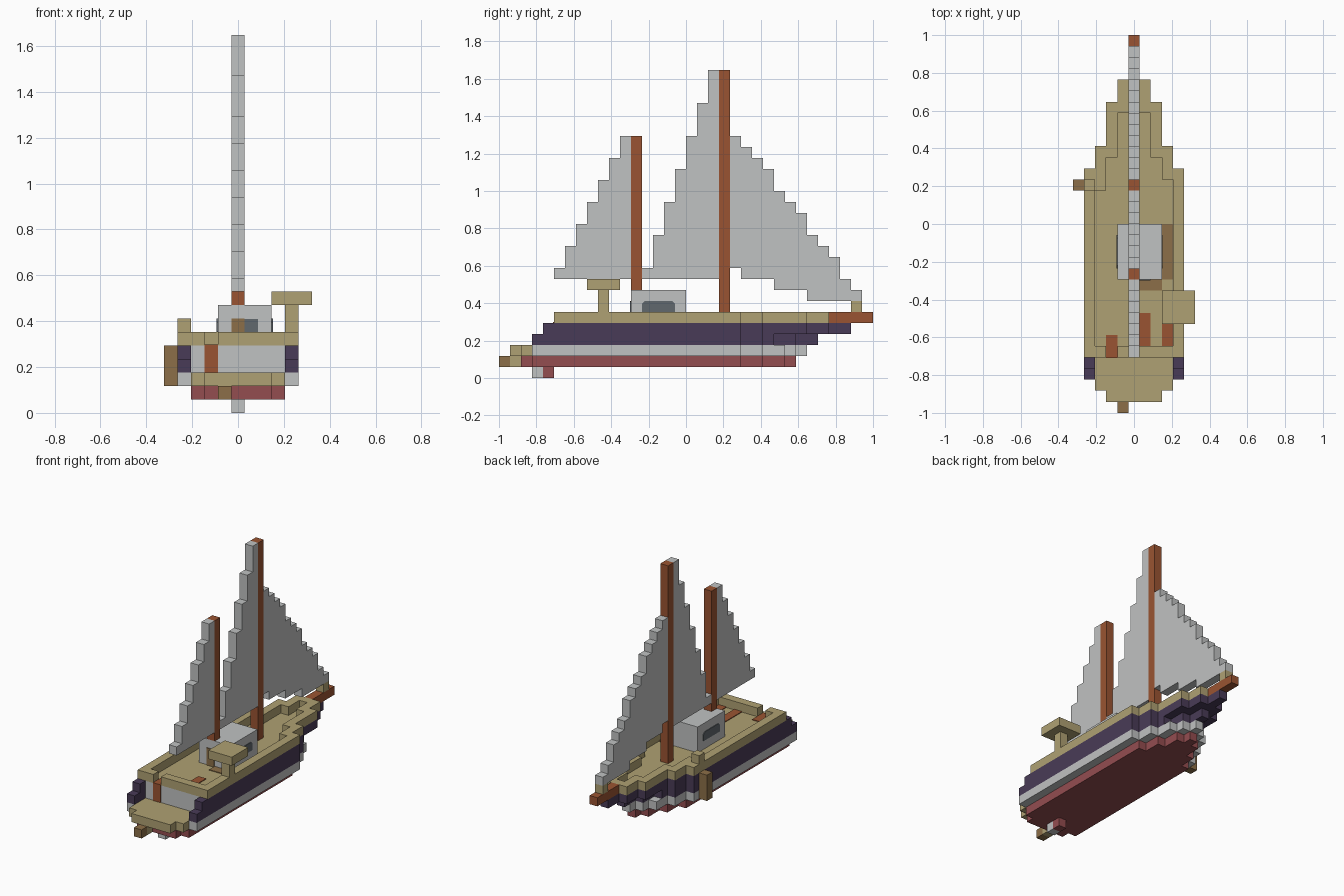
import bpy, bmesh

U = 2 / 34  # one block

old = bpy.data.objects.get("Cube")
if old:
    bpy.data.objects.remove(old, do_unlink=True)


def material(name, *rgb):
    col = [(c / 255 / 12.92 if c < 11 else ((c / 255 + 0.055) / 1.055) ** 2.4) for c in rgb] + [1]
    m = bpy.data.materials.new(name)
    m.use_nodes = True
    m.diffuse_color = col
    m.node_tree.nodes["Principled BSDF"].inputs["Base Color"].default_value = col
    return m


GREY = material("pale grey", 192, 194, 194)
TAN = material("tan wood", 175, 161, 115)
BROWN = material("red brown wood", 154, 84, 50)
DARK = material("dark wood", 140, 111, 72)
PURPLE = material("dark purple", 73, 59, 87)
RED = material("faded red", 148, 77, 80)
SLATE = material("slate glass", 97, 104, 109)


def prism(name, pts, axis, a, b, mat, top=None):
    """Extrude an outline from a to b along z (x, y points) or x (y, z points).
    Units are blocks: x from the middle, y from the stern, z from the ground."""
    def place(p, t):
        x, y, z = (p[0], p[1], t) if axis == "z" else (t, p[0], p[1])
        return x * U, y * U - 1, z * U
    bm = bmesh.new()
    low = [bm.verts.new(place(p, a)) for p in pts]
    high = [bm.verts.new(place(p, b)) for p in pts]
    bm.faces.new(low[::-1])
    bm.faces.new(high)
    for i in range(len(pts)):
        j = (i + 1) % len(pts)
        bm.faces.new((low[i], low[j], high[j], high[i]))
    bmesh.ops.recalc_face_normals(bm, faces=bm.faces)
    me = bpy.data.meshes.new(name)
    me.materials.append(mat)
    if top:
        me.materials.append(top)
        bm.normal_update()
        for f in bm.faces:
            f.material_index = int(f.normal.z > 0.5)
    bm.to_mesh(me)
    bm.free()
    ob = bpy.data.objects.new(name, me)
    bpy.context.collection.objects.link(ob)
    return ob


def box(name, x, y, z, mat):
    return prism(name, [(x[0], y[0]), (x[1], y[0]), (x[1], y[1]), (x[0], y[1])], "z", *z, mat)


def pair(name, x, y, z, mat):
    box(name + "_left", x, y, z, mat)
    box(name + "_right", (-x[1], -x[0]), y, z, mat)


def layer(name, start, steps, z, mat, top=None):
    """Symmetric slab whose half width changes at each (half width, end y)."""
    side, y = [], start
    for half, end in steps:
        side += [(half, y), (half, end)]
        y = end
    prism(name, side + [(-x, y) for x, y in reversed(side)], "z", z, z + 1, mat, top)


def sail(name, start, bottoms, tops):
    """Stepped sail, one block thick, one column per entry."""
    n = len(tops)
    upper = [(start + i + d, tops[i]) for i in range(n) for d in (0, 1)]
    lower = [(start + i + d, bottoms[i]) for i in range(n) for d in (0, 1)]
    pts = []
    for p in upper + lower[::-1]:
        if not pts or p != pts[-1]:
            pts.append(p)
    prism(name, pts, "x", -0.5, 0.5, GREY)


# Hull, from the keel up
box("keel_fin", (-0.5, 0.5), (3, 4), (0, 1), GREY)
box("keel_fin_front", (-0.5, 0.5), (4, 5), (0, 1), RED)
layer("hull_bottom", 2, [(2.5, 3), (3.5, 22), (2.5, 24), (1.5, 26), (0.5, 27)], 1, RED)
layer("hull_stripe", 5, [(4.5, 22), (3.5, 24), (2.5, 26), (1.5, 27), (0.5, 28)], 2, GREY)
pair("stripe_end", (3.5, 4.5), (3, 5), (2, 3), GREY)
layer("hull_lower_side", 6, [(4.5, 22), (3.5, 24), (2.5, 25), (1.5, 27), (0.5, 29)], 3, PURPLE)
layer("hull_upper_side", 6, [(4.5, 22), (3.5, 24), (2.5, 28), (1.5, 30), (0.5, 32)], 4, PURPLE, TAN)
pair("stern_lower_side", (3.5, 4.5), (3, 6), (3, 4), PURPLE)
pair("stern_upper_side", (3.5, 4.5), (4, 6), (4, 5), PURPLE)

# Stern wall, platform, steps and propeller
box("stern_wall", (-3.5, 3.5), (5, 6), (3, 5), GREY)
layer("stern_platform", 1, [(2.5, 2), (3.5, 5)], 2, TAN)
box("stern_steps", (-2.5, -1.5), (4.93, 7), (3, 5.08), BROWN)
box("propeller_shaft", (-1.5, -0.5), (1, 2), (1, 2), TAN)
box("propeller", (-1.5, -0.5), (0, 1), (1, 2), DARK)

# Raised rim around the deck
for i, (x, y0, y1) in enumerate([(3.5, 5, 22), (2.5, 21, 24), (1.5, 23, 28), (0.5, 27, 30)]):
    pair(f"rim_{i + 1}", (x, x + 1), (y0, y1), (5, 6), TAN)
box("bow_rim", (-0.5, 0.5), (29, 30), (5, 6), TAN)
box("stern_rim_left", (-1.5, 3.5), (5, 6), (5, 6), TAN)
box("stern_rim_right", (-3.5, -2.5), (5, 6), (5, 6), TAN)

# Deck inlays
for name, x, y, mat in [("bench_middle", (0.5, 1.5), (6, 9), BROWN),
                        ("bench_side", (2.5, 3.5), (6, 8), BROWN),
                        ("deck_inlay_aft", (0.5, 2.5), (11, 12), DARK),
                        ("deck_inlay_side", (2.5, 3.5), (12, 17), DARK)]:
    box(name, x, y, (5, 5.08), mat)

# Bowsprit
box("bowsprit", (-0.5, 0.5), (30, 34), (5, 6), BROWN)
box("bowsprit_block", (-0.5, 0.5), (32, 33), (6, 7), TAN)

# Cabin with door and windows
box("cabin", (-1.5, 2.5), (12, 17), (5, 8), GREY)
box("cabin_door", (-0.5, 0.5), (11.9, 12), (5, 7), DARK)
pane = [(13, 6), (16, 6), (16, 6.75), (15.75, 7), (13.25, 7), (13, 6.75)]
prism("cabin_window_left", pane, "x", 2.5, 2.58, SLATE)
prism("cabin_window_right", pane, "x", -1.58, -1.5, SLATE)
box("cabin_window_aft", (0.5, 1.5), (11.92, 12), (6, 6.95), SLATE)

# Side table and hanging board
box("table_leg", (3.5, 4.5), (9, 10), (6, 8), TAN)
box("table_top", (2.5, 5.5), (8, 11), (8, 9), TAN)
box("hanger_inner", (-3.5, -2.5), (20, 21), (5, 6), TAN)
box("hanger_outer", (-4.5, -3.5), (20, 21), (6, 7), TAN)
box("hanging_board", (-5.5, -4.5), (20, 21), (2, 5), DARK)

# Masts and sails
box("main_mast", (-0.5, 0.5), (20, 21), (5, 28), BROWN)
box("aft_mast", (-0.5, 0.5), (12, 13), (8, 22), BROWN)
sail("aft_sail", 5, [9] * 7, list(range(10, 23, 2)))
sail("main_sail", 13, [9] * 7, list(range(10, 29, 3)))
sail("front_sail", 21, [10] + [9] * 3 + [8] * 3 + [7] * 5,
     [22, 21, 20, 19, 17, 16, 15, 13, 12, 11, 9, 8])
